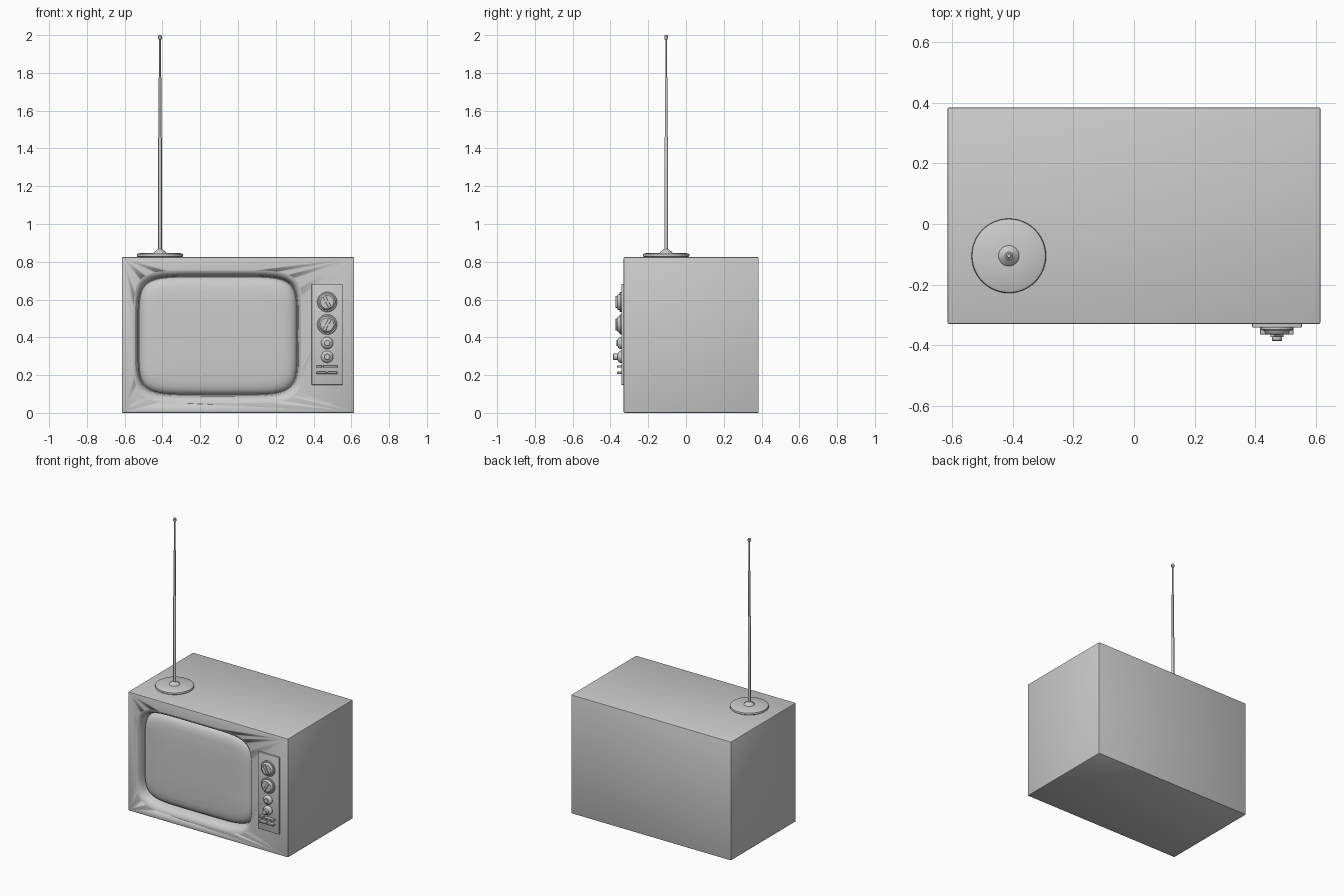
import bpy, bmesh
from math import sin, cos, pi, radians, copysign
from mathutils import Matrix, Vector

if "Cube" in bpy.data.objects:
    bpy.data.objects.remove(bpy.data.objects["Cube"])

FRONT = -0.33
TOP = 0.825


def make(name, bm, angle=30):
    bmesh.ops.recalc_face_normals(bm, faces=bm.faces)
    me = bpy.data.meshes.new(name)
    bm.to_mesh(me)
    bm.free()
    ob = bpy.data.objects.new(name, me)
    bpy.context.collection.objects.link(ob)
    bpy.context.view_layer.objects.active = ob
    for o in bpy.context.selected_objects:
        o.select_set(False)
    ob.select_set(True)
    bpy.ops.object.shade_smooth_by_angle(angle=radians(angle))
    return ob


def box(name, lo, hi, bevel=0.0, segs=1, turn=0.0):
    lo, hi = Vector(lo), Vector(hi)
    bm = bmesh.new()
    bmesh.ops.create_cube(bm, size=1)
    bmesh.ops.scale(bm, vec=hi - lo, verts=bm.verts)
    if bevel:
        bmesh.ops.bevel(bm, geom=bm.edges[:], offset=bevel, segments=segs,
                        profile=0.5, affect='EDGES')
    bmesh.ops.rotate(bm, matrix=Matrix.Rotation(turn, 3, 'Y'), verts=bm.verts)
    bmesh.ops.translate(bm, vec=(lo + hi) / 2, verts=bm.verts)
    return make(name, bm)


def loft(name, rings):
    bm = bmesh.new()
    loops = [[bm.verts.new(p) for p in r] for r in rings]
    n = len(loops[0])
    for a, b in zip(loops, loops[1:]):
        for i in range(n):
            j = (i + 1) % n
            bm.faces.new((a[i], a[j], b[j], b[i]))
    bm.faces.new(loops[0])
    bm.faces.new(loops[-1])
    return make(name, bm)


def lathe(name, profile, centre, axis='Z', n=32):
    # profile is (radius, height along the axis); 'Y' points out of the front
    c = Vector(centre)
    rings = []
    for r, h in profile:
        ring = []
        for i in range(n):
            u, v = r * cos(2 * pi * i / n), r * sin(2 * pi * i / n)
            ring.append(c + Vector((u, v, h) if axis == 'Z' else (u, -h, v)))
        rings.append(ring)
    return loft(name, rings)


def tube_outline(x0, x1, z0, z1, y, n=96, power=6.0):
    # bulging rounded rectangle like a picture tube
    ring = []
    for i in range(n):
        t = 2 * pi * i / n
        c, s = cos(t), sin(t)
        u = copysign(abs(c) ** (2 / power), c)
        v = copysign(abs(s) ** (2 / power), s)
        ring.append(((x0 + x1) / 2 + u * (x1 - x0) / 2, y,
                     (z0 + z1) / 2 + v * (z1 - z0) / 2))
    return ring


# cabinet with the recessed screen surround cut into the front
cabinet = box("cabinet", (-0.615, FRONT, 0), (0.615, 0.385, TOP), 0.006, 2)
LEFT, RIGHT, BOTTOM, HIGH = -0.553, 0.342, 0.052, 0.755
surround = [(-0.1, -0.36), (0, FRONT), (0.3, -0.327), (0.6, -0.317),
            (0.85, -0.300), (1.0, -0.265)]
rings = []
for f, y in surround:
    g = max(f, 0)
    rings.append(tube_outline(LEFT + 0.027 * g, RIGHT - 0.027 * g,
                              BOTTOM + 0.043 * g, HIGH - 0.033 * g, y))
cutter = loft("screen_cutter", rings)
mod = cabinet.modifiers.new("screen_recess", 'BOOLEAN')
mod.operation = 'DIFFERENCE'
mod.solver = 'EXACT'
mod.object = cutter
bpy.context.view_layer.objects.active = cabinet
bpy.ops.object.modifier_apply(modifier=mod.name)
bpy.data.objects.remove(cutter)

# convex glass screen
rings = []
for inset, y in [(0.002, -0.262), (0.004, -0.275), (0.012, -0.288),
                 (0.026, -0.298), (0.045, -0.305), (0.075, -0.309),
                 (0.13, -0.312), (0.22, -0.314)]:
    rings.append(tube_outline(-0.526 + inset, 0.315 - inset,
                              0.095 + inset, 0.722 - inset, y))
loft("screen_glass", rings)

# control panel
PX = 0.472
PANEL = -0.342
box("control_panel", (PX - 0.082, PANEL, 0.148),
    (PX + 0.082, FRONT + 0.01, 0.683), 0.004, 2)

# two large tuning dials with slanted finger grips
for name, z, turn in [("upper_dial", 0.587, -28), ("lower_dial", 0.468, 28)]:
    lathe(name, [(0.053, -0.003), (0.053, 0.006), (0.050, 0.009),
                 (0.044, 0.009), (0.042, 0.013), (0.038, 0.020),
                 (0.035, 0.022)], (PX, PANEL, z), 'Y')
    box(name + "_grip", (PX - 0.008, PANEL - 0.031, z - 0.034),
        (PX + 0.008, PANEL - 0.015, z + 0.034), 0.003, 2, radians(turn))

# two small knobs, the lower one pulled out
for name, z, reach in [("upper_knob", 0.370, 0.026), ("lower_knob", 0.297, 0.044)]:
    lathe(name, [(0.032, -0.003), (0.032, 0.006), (0.029, 0.012),
                 (0.021, 0.018), (0.017, 0.020), (0.017, reach - 0.003),
                 (0.014, reach)], (PX, PANEL, z), 'Y')

# small push bars under the knobs
for i, (x0, x1, z) in enumerate([(0.416, 0.444, 0.245), (0.450, 0.526, 0.245),
                                 (0.416, 0.468, 0.212), (0.474, 0.526, 0.212)]):
    box(f"push_bar_{i + 1}", (x0, -0.365, z - 0.006),
        (x1, PANEL + 0.003, z + 0.006), 0.002)

# antenna base and telescopic rod
AX, AY = -0.413, -0.105
lathe("antenna_base", [(0.116, 0), (0.122, 0.004), (0.123, 0.010),
                       (0.121, 0.016), (0.114, 0.020), (0.034, 0.022),
                       (0.030, 0.028), (0.020, 0.034), (0.013, 0.042)],
      (AX, AY, TOP), n=48)
for i, (r, z0, z1) in enumerate([(0.0095, 0.85, 1.46), (0.0068, 1.45, 1.777),
                                 (0.0042, 1.77, 1.985)]):
    lathe(f"antenna_section_{i + 1}",
          [(r, z0), (r, z1 - 0.002), (r - 0.001, z1)], (AX, AY, 0), n=16)
lathe("antenna_tip", [(0.006, 1.976), (0.010, 1.980), (0.010, 1.995),
                      (0.006, 2.0)], (AX, AY, 0), n=16)
